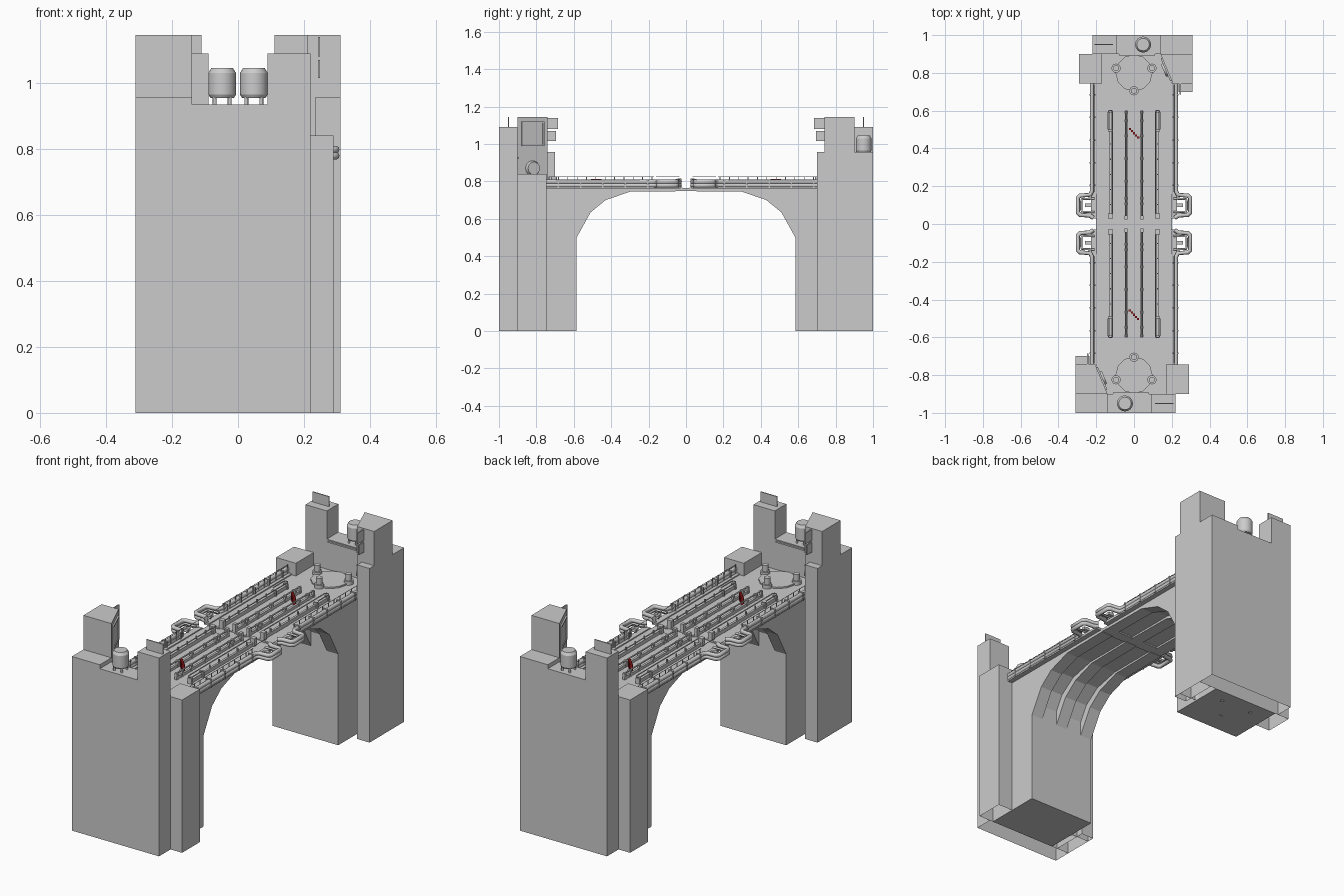
import bpy, bmesh, math
from mathutils import Matrix, Vector

if "Cube" in bpy.data.objects:
    bpy.data.objects.remove(bpy.data.objects["Cube"])

parts = []

def finish(name, bm, smooth=False):
    bmesh.ops.recalc_face_normals(bm, faces=bm.faces)
    me = bpy.data.meshes.new(name)
    bm.to_mesh(me)
    bm.free()
    if smooth:
        for p in me.polygons:
            p.use_smooth = len(p.vertices) == 4
    ob = bpy.data.objects.new(name, me)
    bpy.context.collection.objects.link(ob)
    parts.append(ob)
    return ob

def add_box(bm, x0, x1, y0, y1, z0, z1):
    m = Matrix.Translation(((x0 + x1) / 2, (y0 + y1) / 2, (z0 + z1) / 2)) @ \
        Matrix.Diagonal((abs(x1 - x0), abs(y1 - y0), abs(z1 - z0), 1))
    bmesh.ops.create_cube(bm, size=1, matrix=m)

def add_cyl(bm, x, y, z0, z1, r, r2=None, n=16):
    bmesh.ops.create_cone(bm, cap_ends=True, segments=n, radius1=r, radius2=r if r2 is None else r2,
                          depth=z1 - z0, matrix=Matrix.Translation((x, y, (z0 + z1) / 2)))

def boxes(name, items):
    bm = bmesh.new()
    for b in items:
        add_box(bm, *b)
    return finish(name, bm)

def prism(name, pts, axis, spans, open_bottom=False):
    """Extrude a 2D profile along axis; pts are (x,y), (x,z) or (y,z)."""
    bm = bmesh.new()
    for a, b in spans:
        place = {'x': lambda p: (a, p[0], p[1]), 'y': lambda p: (p[0], a, p[1]),
                 'z': lambda p: (p[0], p[1], a)}[axis]
        f = bm.faces.new([bm.verts.new(place(p)) for p in pts])
        r = bmesh.ops.extrude_face_region(bm, geom=[f])
        v = Vector([(b - a) * (c == axis) for c in 'xyz'])
        bmesh.ops.translate(bm, vec=v, verts=[e for e in r['geom'] if isinstance(e, bmesh.types.BMVert)])
    bmesh.ops.recalc_face_normals(bm, faces=bm.faces)
    if open_bottom:
        low = [f for f in bm.faces if f.calc_center_median().z < 0.001]
        bmesh.ops.delete(bm, geom=low, context='FACES_ONLY')
    return finish(name, bm)

def tube(name, paths, r, res=2):
    """Round pipes along polylines."""
    cu = bpy.data.curves.new(name, 'CURVE')
    cu.dimensions = '3D'
    cu.bevel_depth, cu.bevel_resolution, cu.use_fill_caps = r, res, True
    for path in paths:
        s = cu.splines.new('POLY')
        s.points.add(len(path) - 1)
        for p, c in zip(s.points, path):
            p.co = (*c, 1)
    ob = bpy.data.objects.new(name, cu)
    bpy.context.collection.objects.link(ob)
    parts.append(ob)
    return ob

# --- everything is built for the back half (y > 0), then turned 180 degrees ---
DECK = 0.77

# end wall with notched skyline
prism("end_wall", [(-.22, 0), (.31, 0), (.31, .957), (.14, .957), (.14, .935), (-.09, .935),
                   (-.09, 1.09), (-.22, 1.09)], 'y', [(.9, 1.0)], True)
# corner towers and side block
prism("corner_tower", [(.14, .9), (.207, .74), (.31, .74), (.31, .9)], 'z', [(0, 1.145)], True)
prism("corner_block", [(.235, .7), (.31, .7), (.31, .9), (.235, .9)], 'z', [(0, .957)], True)
prism("side_block", [(-.29, .745), (-.17, .745), (-.17, .9), (-.29, .9)], 'z', [(0, .84)], True)

# pier and deck
boxes("pier", [(-.2, .2, .585, .9, 0, DECK)])
boxes("deck", [(-.2, .2, .03, .6, .757, DECK)])
boxes("centre_joint", [(-.2, .2, 0, .03, .75, .765)])

# arch ribs and the recessed vault between them
prism("arch_ribs", [(.59, .5), (.585, .5), (.51, .635), (.43, .70), (.3, .745), (.02, .748),
                    (.02, .768), (.59, .768)], 'x', [(-.2, -.13), (-.035, .035), (.13, .2)])
prism("arch_vault", [(.59, .58), (.585, .58), (.54, .66), (.45, .725), (.31, .757),
                     (.31, .768), (.59, .768)], 'x', [(-.13, -.035), (.035, .13)])

# water tank on the wall
bm = bmesh.new()
add_cyl(bm, .048, .95, .955, .965, .036, .042, 24)
add_cyl(bm, .048, .95, .965, 1.03, .042, None, 24)
add_cyl(bm, .048, .95, 1.03, 1.045, .042, .033, 24)
for i in range(4):
    a = math.pi / 4 + i * math.pi / 2
    add_cyl(bm, .048 + .032 * math.cos(a), .95 + .032 * math.sin(a), .935, .962, .006, None, 8)
finish("roof_tank", bm, True)

# roof plate, wall ledge and blade signs
boxes("roof_plate", [(-.21, -.11, .947, .953, 1.09, 1.145)])
boxes("wall_ledge", [(-.08, .11, .892, .9, .922, .93)])
boxes("blade_signs", [(.242, .248, .685, .742, 1.08, 1.14), (.242, .248, .695, .742, 1.015, 1.07)])

# screen frame and round lamp on the slanted tower face
d = Vector((.067, -.16, 0)).normalized()
n = Vector((-.16, -.067, 0)).normalized()
frame = Matrix((( d.x, n.x, 0, .1735), (d.y, n.y, 0, .82), (0, 0, 1, 0), (0, 0, 0, 1)))
bm = bmesh.new()
for s in (-1, 1):
    add_box(bm, s * .057, s * .065, -.004, .008, .99, 1.12)
for z in (.99, 1.112):
    add_box(bm, -.065, .065, -.004, .008, z, z + .008)
add_box(bm, -.06, .06, -.004, .003, .995, 1.115)
bm.transform(frame)
finish("screen_frame", bm)
bm = bmesh.new()
bmesh.ops.create_cone(bm, cap_ends=True, segments=20, radius1=.042, radius2=.034, depth=.022,
                      matrix=Matrix.Translation((0, .008, .87)) @ Matrix.Rotation(-math.pi / 2, 4, 'X'))
bm.transform(frame)
finish("wall_lamp", bm, True)

# round landing plate with three pegs
bm = bmesh.new()
add_cyl(bm, 0, .8, DECK - .005, DECK + .008, .098, None, 12)
finish("landing_plate", bm)
bm = bmesh.new()
for x, y in ((-.095, .825), (.095, .825), (0, .705)):
    add_cyl(bm, x, y, DECK, .79, .024)
    add_cyl(bm, x, y, .79, .825, .016)
    add_cyl(bm, x, y, -.0, .004, .012, None, 4)
finish("landing_pegs", bm, True)

# side pipes that swing out into a balcony loop
loop = [(.222, .745), (.222, .175), (.232, .155), (.285, .15), (.297, .14), (.297, .06),
        (.285, .048), (.235, .045), (.215, .032)]
for s, label in ((-1, "left"), (1, "right")):
    tube("side_pipes_" + label, [[(s * x, y, z) for x, y in loop] for z in (.779, .798)], .0115)
    tube("balcony_inner_rail_" + label,
         [[(s * x, y, .79) for x, y in ((.21, .135), (.275, .132), (.279, .12), (.279, .075),
                                       (.275, .065), (.21, .063))]], .006)
    boxes("balcony_bench_" + label, [(s * .225, s * .26, .09, .108, .775, .79),
                                     (s * .195, s * .228, .03, .745, .762, .776)])
    # handrail on the deck edge
    tube("handrail_" + label, [[(s * .212, .735, .825), (s * .212, .17, .825)],
                               [(s * .2, .16, .825), (s * .2, .035, .825)]], .002, 0)
    boxes("handrail_posts_" + label,
          [(s * .21, s * .214, .18 + .05 * i, .184 + .05 * i, .78, .825) for i in range(12)])
    # collars on the pipes
    boxes("pipe_collars_" + label,
          [(s * .205, s * .235, .2 + .12 * i, .208 + .12 * i, .765, .811) for i in range(5)])

    # outer lane barrier with widened ends
    boxes("outer_barrier_" + label,
          [(s * .119, s * .131, .03, .6, DECK, .79), (s * .112, s * .138, .49, .5, DECK, .8),
           (s * .112, s * .138, .59, .6, DECK, .8), (s * .112, s * .138, .03, .055, DECK, .812)] +
          [(s * .122, s * .128, .1 + .08 * i, .106 + .08 * i, .79, .808) for i in range(5)])
    tube("outer_barrier_rail_" + label,
         [[(s * .113, .03, .808), (s * .113, .59, .808), (s * .119, .6, .808), (s * .131, .6, .808),
           (s * .137, .59, .808), (s * .137, .5, .808)]], .003, 1)
    # inner lane barrier
    boxes("inner_barrier_" + label,
          [(s * .035, s * .047, .03, .6, DECK, .785), (s * .034, s * .05, .025, .045, DECK, .815)] +
          [(s * .033, s * .049, y, y + .014, DECK, .805) for y in (.1, .13, .22, .34, .46, .54, .585)])
    tube("inner_barrier_rail_" + label, [[(s * .041, .03, .803), (s * .041, .6, .803)]], .004, 1)

# red marker posts in a diagonal row
red = bpy.data.materials.new("red_marker")
red.diffuse_color = (.6, .02, .02, 1)
red.use_nodes = True
red.node_tree.nodes["Principled BSDF"].inputs["Base Color"].default_value = red.diffuse_color
ob = boxes("red_markers", [(-.027 + .011 * i, -.016 + .011 * i, .497 - .011 * i, .508 - .011 * i, DECK, .812)
                           for i in range(5)])
ob.data.materials.append(red)

# turn the finished half by 180 degrees for the front half
for ob in list(parts):
    twin = ob.copy()
    twin.name = "front_" + ob.name
    twin.matrix_world = Matrix.Rotation(math.pi, 4, 'Z')
    bpy.context.collection.objects.link(twin)
    ob.name = "back_" + ob.name
